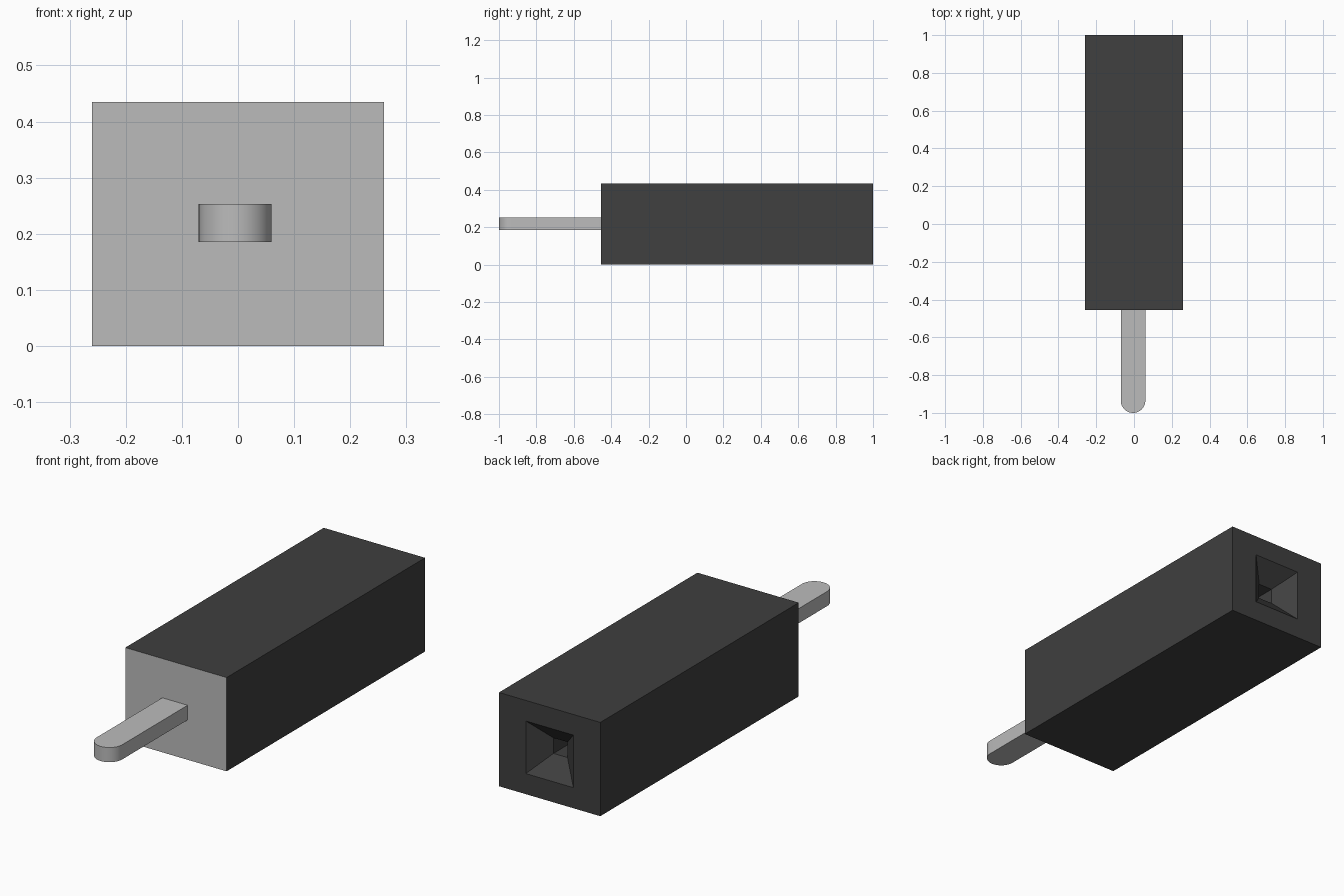
import bpy, bmesh, math
from mathutils import Vector

cube = bpy.data.objects.get("Cube")
if cube:
    bpy.data.objects.remove(cube, do_unlink=True)


def material(name, value):
    m = bpy.data.materials.new(name)
    m.use_nodes = True
    color = (value, value, value, 1)
    m.diffuse_color = color
    m.node_tree.nodes["Principled BSDF"].inputs["Base Color"].default_value = color
    return m


def make_object(name, bm, materials):
    bmesh.ops.recalc_face_normals(bm, faces=bm.faces)
    mesh = bpy.data.meshes.new(name)
    bm.to_mesh(mesh)
    bm.free()
    for m in materials:
        mesh.materials.append(m)
    ob = bpy.data.objects.new(name, mesh)
    bpy.context.collection.objects.link(ob)
    return ob


black = material("black plastic", 0.05)
grey = material("grey metal", 0.5)

HALF_W, HEIGHT, FRONT, BACK = 0.26, 0.435, -0.455, 1.0
MID = HEIGHT / 2

# Housing: square loops from the front end to the bottom of the funnelled socket
bm = bmesh.new()
loops = []
for y, hw, hh in [(FRONT, HALF_W, MID), (BACK, HALF_W, MID), (BACK, 0.122, 0.122),
                  (BACK - 0.08, 0.036, 0.036), (BACK - 0.6, 0.036, 0.036)]:
    loops.append([bm.verts.new((sx * hw, y, MID + sz * hh))
                  for sx, sz in [(-1, -1), (1, -1), (1, 1), (-1, 1)]])
for a, b in zip(loops, loops[1:]):
    for i in range(4):
        j = (i + 1) % 4
        bm.faces.new((a[i], a[j], b[j], b[i]))
front_face = bm.faces.new(loops[0])
front_face.material_index = 1
bm.faces.new(loops[-1])
make_object("housing", bm, [black, grey])

# Pin: flat bar with a rounded tip
CX, R, BOTTOM, THICK = -0.005, 0.065, 0.185, 0.068
STEPS = 24
outline = [(CX + R, FRONT + 0.02), (CX - R, FRONT + 0.02)]
for i in range(STEPS + 1):
    t = math.pi * (1 + i / STEPS)
    outline.append((CX + R * math.cos(t), -1 + R + R * math.sin(t)))
bm = bmesh.new()
base = bm.faces.new([bm.verts.new((x, y, BOTTOM)) for x, y in outline])
top = bmesh.ops.extrude_face_region(bm, geom=[base])
bmesh.ops.translate(bm, vec=Vector((0, 0, THICK)),
                    verts=[g for g in top["geom"] if isinstance(g, bmesh.types.BMVert)])
pin = make_object("pin", bm, [grey])
bpy.ops.object.select_all(action="DESELECT")
pin.select_set(True)
bpy.context.view_layer.objects.active = pin
bpy.ops.object.shade_smooth_by_angle(angle=math.radians(30))
